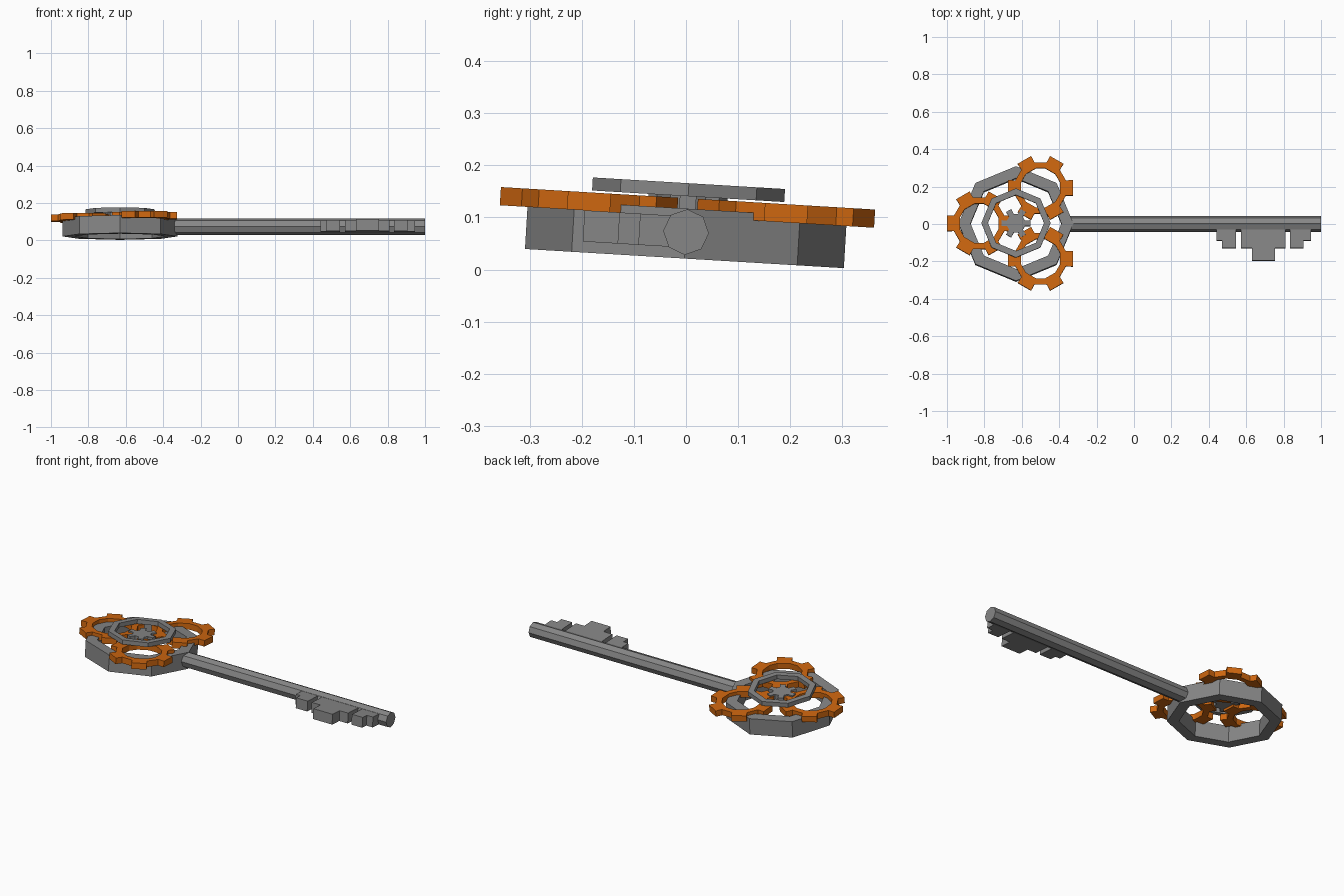
import bpy
import bmesh
from math import sin, cos, pi, radians

old = bpy.data.objects.get("Cube")
if old:
    bpy.data.objects.remove(old, do_unlink=True)

TILT = -0.06      # the whole key rests at a slight lean
AXIS_Z = 0.072    # height of the shaft axis
BOW_X = -0.631    # centre of the round handle


def material(name, rgb):
    m = bpy.data.materials.new(name)
    m.use_nodes = True
    colour = (*rgb, 1)
    m.diffuse_color = colour
    m.node_tree.nodes["Principled BSDF"].inputs["Base Color"].default_value = colour
    return m


steel = material("grey steel", (0.24, 0.24, 0.24))
copper = material("orange copper", (0.62, 0.135, 0.005))


def polar(r, a):
    return (r * cos(a), r * sin(a))


def finish(name, bm, mat):
    bmesh.ops.recalc_face_normals(bm, faces=bm.faces)
    mesh = bpy.data.meshes.new(name)
    bm.to_mesh(mesh)
    bm.free()
    mesh.materials.append(mat)
    ob = bpy.data.objects.new(name, mesh)
    ob.location.z = AXIS_Z
    ob.rotation_euler.x = TILT
    bpy.context.collection.objects.link(ob)
    return ob


def plate(name, faces, centre, z0, z1, mat):
    """Extrude a set of flat 2D faces from z0 up to z1."""
    bm = bmesh.new()
    for pts in faces:
        bm.faces.new([bm.verts.new((x + centre[0], y + centre[1], z0 - AXIS_Z))
                      for x, y in pts])
    bmesh.ops.remove_doubles(bm, verts=bm.verts, dist=1e-5)
    new = bmesh.ops.extrude_face_region(bm, geom=bm.faces[:], use_keep_orig=True)
    verts = [v for v in new["geom"] if isinstance(v, bmesh.types.BMVert)]
    bmesh.ops.translate(bm, verts=verts, vec=(0, 0, z1 - z0))
    return finish(name, bm, mat)


def ring_faces(sides, outer, inner):
    step = 2 * pi / sides
    return [[polar(inner, i * step), polar(outer, i * step),
             polar(outer, (i + 1) * step), polar(inner, (i + 1) * step)]
            for i in range(sides)]


def gear_faces(teeth, inner, root, tip, half_root, half_tip, phase):
    """Toothed ring; an inner radius of zero gives a solid gear."""
    faces, hub = [], []
    step = 2 * pi / teeth
    for i in range(teeth):
        a = phase + i * step
        lo, hi, nxt = a - half_root, a + half_root, a + step - half_root
        hub += [polar(root, lo), polar(root, hi)]
        faces.append([polar(root, lo), polar(tip, a - half_tip),
                      polar(tip, a + half_tip), polar(root, hi)])
        if inner:
            for s, e in ((lo, hi), (hi, nxt)):
                faces.append([polar(inner, s), polar(root, s),
                              polar(root, e), polar(inner, e)])
    if not inner:
        faces.append(hub)
    return faces


# Round handle: thick outer ring and thin raised inner ring
plate("handle_ring", ring_faces(8, 0.307, 0.243), (BOW_X, 0), 0.021, 0.117, steel)
plate("raised_ring", ring_faces(8, 0.185, 0.15), (BOW_X, 0), 0.141, 0.166, steel)

# Small solid gear in the middle
plate("centre_gear", gear_faces(6, 0, 0.05, 0.08, 0.3, 0.2, 0),
      (BOW_X, 0), 0.115, 0.145, steel)

# Three open gears set around the handle
for i, name in enumerate(("back_gear", "side_gear", "front_gear")):
    a = radians(60 + 120 * i)
    cx, cy = polar(0.219, a)
    plate(name, gear_faces(6, 0.108, 0.141, 0.178, 0.29, 0.235, a),
          (cx - 0.609, cy), 0.102, 0.137, copper)

# Eight-sided shaft
bm = bmesh.new()
for x in (-0.34, 1.0):
    bm.faces.new([bm.verts.new((x, *polar(0.044, i * pi / 4))) for i in range(8)])
bmesh.ops.bridge_loops(bm, edges=bm.edges[:])
finish("shaft", bm, steel)

# Bit: stepped blocks on the front side of the shaft (x start, x end, reach)
steps = [[(0.44, 0.47, 0.09), (0.47, 0.545, 0.13)],
         [(0.572, 0.63, 0.13), (0.63, 0.755, 0.197), (0.755, 0.81, 0.13)],
         [(0.835, 0.905, 0.13), (0.905, 0.945, 0.09)]]
for group, name in zip(steps, ("inner_tooth", "middle_tooth", "end_tooth")):
    outline = [(group[0][0], -0.01)]
    for x0, x1, reach in group:
        outline += [(x0, -reach), (x1, -reach)]
    outline.append((group[-1][1], -0.01))
    plate(name, [outline], (0, 0), 0.042, 0.102, steel)
